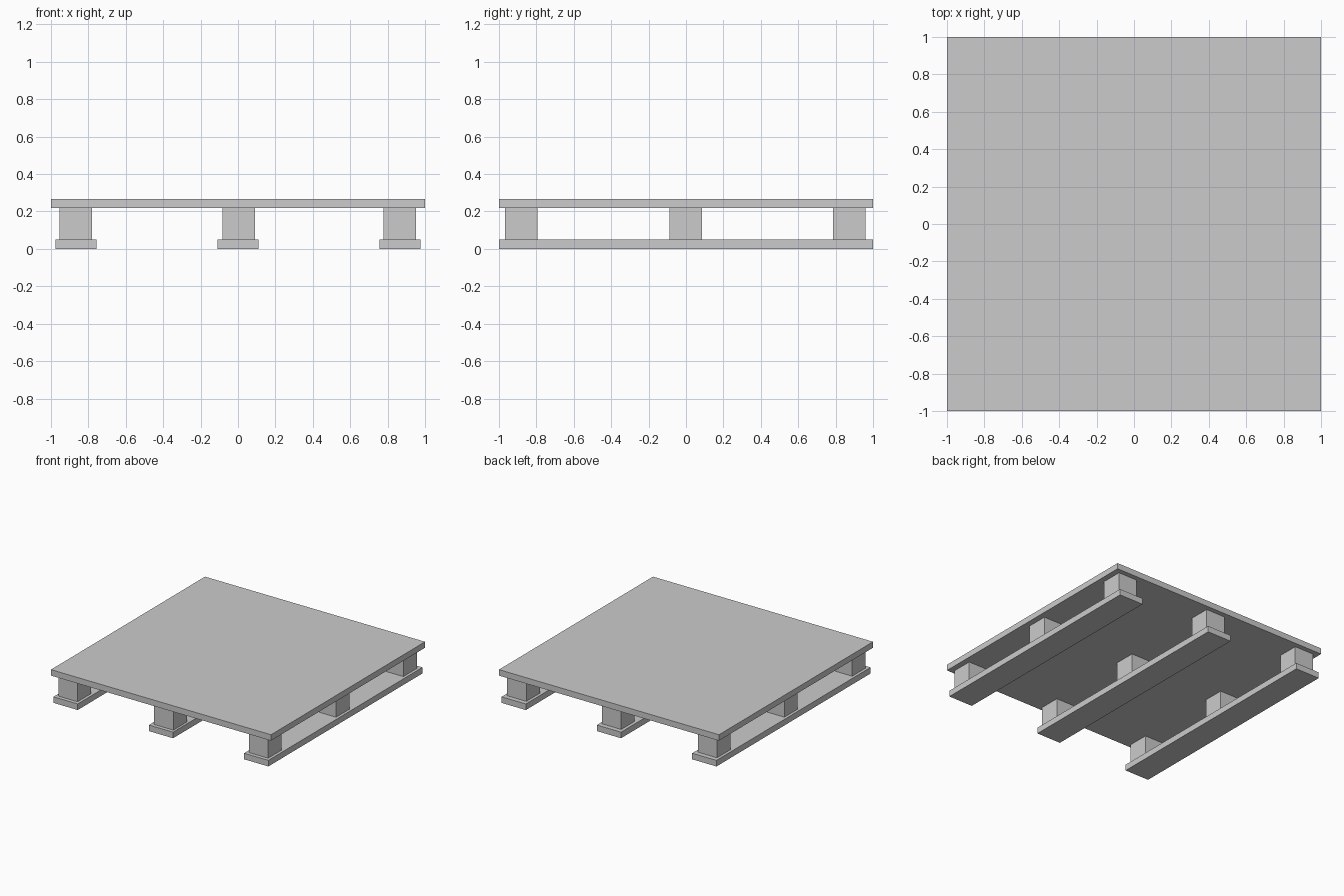
import bpy

if "Cube" in bpy.data.objects:
    bpy.data.objects.remove(bpy.data.objects["Cube"])


def box(name, center, size):
    """Axis-aligned box with its real size stored in the mesh."""
    bpy.ops.mesh.primitive_cube_add(size=1, location=center)
    obj = bpy.context.object
    obj.name = name
    obj.scale = size
    bpy.ops.object.transform_apply(location=False, rotation=False, scale=True)
    return obj


RUNNER_TOP, BLOCK_TOP, DECK_TOP = 0.05, 0.218, 0.267
COLUMNS = {"left": (-0.867, -0.867), "middle": (0.0, 0.004), "right": (0.866, 0.866)}
ROWS = {"front": -0.882, "centre": -0.001, "back": 0.873}
BLOCK = 0.174

# Solid top deck
box("top_deck", (0, 0, (BLOCK_TOP + DECK_TOP) / 2), (2, 2, DECK_TOP - BLOCK_TOP))

for side, (runner_x, block_x) in COLUMNS.items():
    # Bottom runner board, full depth
    box(f"{side}_runner", (runner_x, 0, RUNNER_TOP / 2), (0.22, 2, RUNNER_TOP))
    # Three spacer blocks between runner and deck
    for row, y in ROWS.items():
        box(f"{side}_{row}_block", (block_x, y, (RUNNER_TOP + BLOCK_TOP) / 2),
            (BLOCK, BLOCK, BLOCK_TOP - RUNNER_TOP))
